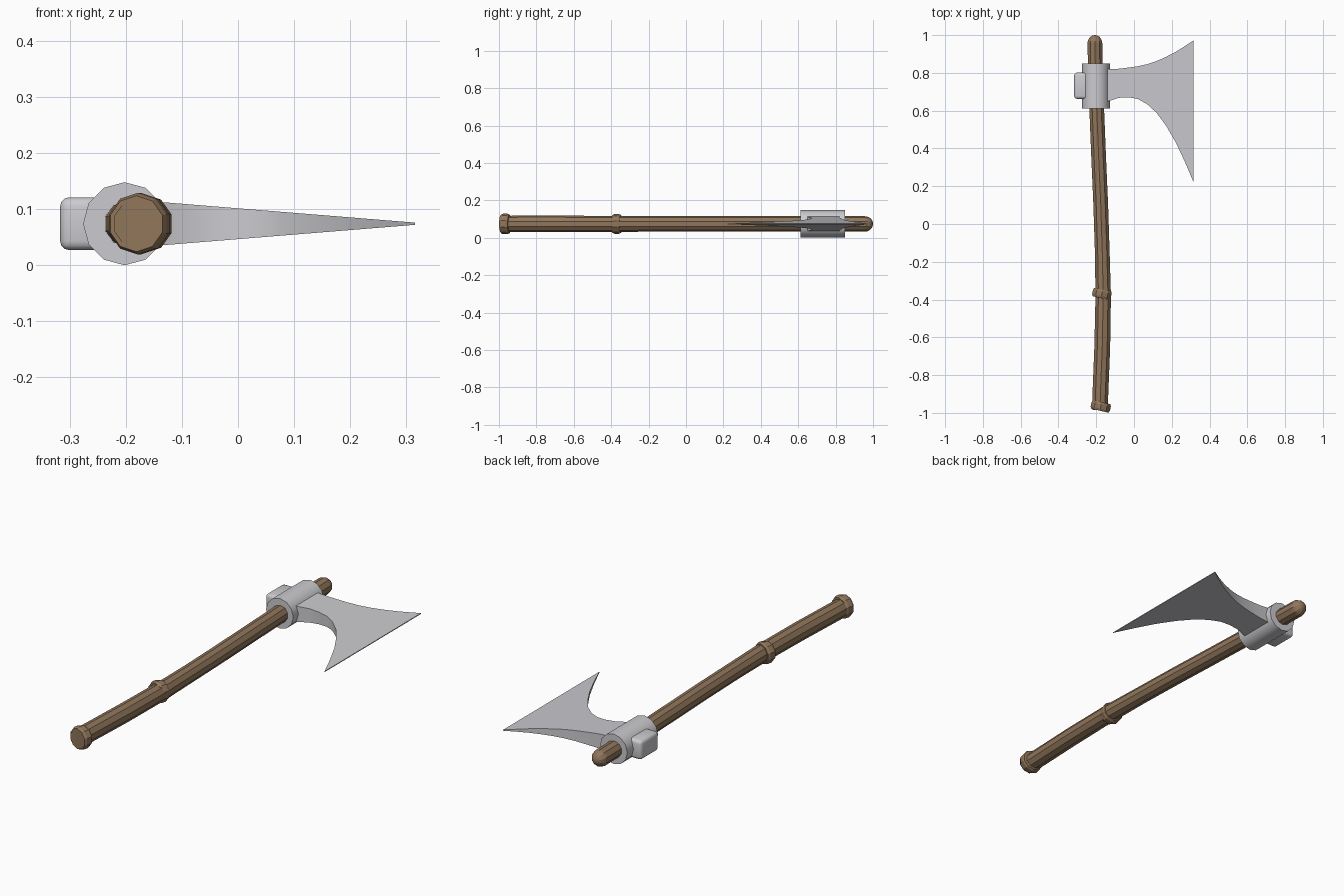
import bpy, bmesh, math
from mathutils import Vector, Matrix

if "Cube" in bpy.data.objects:
    bpy.data.objects.remove(bpy.data.objects["Cube"], do_unlink=True)

MID = 0.074  # height of the axe's mid plane


def material(name, rgb):
    m = bpy.data.materials.new(name)
    m.use_nodes = True
    m.diffuse_color = (*rgb, 1)
    m.node_tree.nodes["Principled BSDF"].inputs["Base Color"].default_value = (*rgb, 1)
    return m


wood = material("brown wood", (0.28, 0.18, 0.105))
steel = material("pale steel", (0.60, 0.60, 0.63))


def finish(bm, name, mat, smooth=False):
    bmesh.ops.recalc_face_normals(bm, faces=bm.faces)
    me = bpy.data.meshes.new(name)
    bm.to_mesh(me)
    bm.free()
    me.materials.append(mat)
    ob = bpy.data.objects.new(name, me)
    bpy.context.collection.objects.link(ob)
    if smooth:
        bpy.ops.object.select_all(action="DESELECT")
        ob.select_set(True)
        bpy.context.view_layer.objects.active = ob
        bpy.ops.object.shade_smooth_by_angle(angle=math.radians(35))
    return ob


def tube(name, rings, sides, mat, tilt=0, smooth=False):
    """Loft of rings (x, y, radius) along y, each turned by tilt about z."""
    bm = bmesh.new()
    turn = Matrix.Rotation(tilt, 3, "Z")
    loops = []
    for x, y, r in rings:
        loop = []
        for i in range(sides):
            a = math.tau * i / sides
            p = turn @ Vector((r * math.sin(a), 0, r * math.cos(a)))
            loop.append(bm.verts.new(p + Vector((x, y, MID))))
        loops.append(loop)
    for a, b in zip(loops, loops[1:]):
        for i in range(sides):
            j = (i + 1) % sides
            bm.faces.new((a[i], a[j], b[j], b[i]))
    bm.faces.new(loops[0])
    bm.faces.new(loops[-1])
    return finish(bm, name, mat, smooth)


# Curved shaft with a rounded tip
shaft = [(-0.18, -0.985, 0.043), (-0.178, -0.9, 0.044), (-0.168, -0.65, 0.044),
         (-0.163, -0.38, 0.043), (-0.168, -0.15, 0.041), (-0.176, 0.1, 0.041),
         (-0.187, 0.35, 0.041), (-0.197, 0.6, 0.041), (-0.205, 0.85, 0.041)]
for k in range(6):
    a = math.radians(17 * k)
    shaft.append((-0.207, 0.957 + 0.043 * math.sin(a), 0.041 * math.cos(a)))
tube("handle", shaft, 10, wood)

# Grip rings
for name, x, y, r in (("middle_grip_ring", -0.17, -0.37, 0.053),
                      ("end_grip_ring", -0.176, -0.966, 0.055)):
    tilt = math.radians(-13)
    dx, dy = -math.sin(tilt) * 0.023, math.cos(tilt) * 0.023
    tube(name, [(x - dx, y - dy, r - 0.005), (x - dx / 2, y - dy / 2, r),
                (x + dx / 2, y + dy / 2, r), (x + dx, y + dy, r - 0.005)], 10, wood, tilt)

# Steel socket around the shaft
tube("socket", [(-0.202, 0.612, 0.074), (-0.202, 0.85, 0.074)], 12, steel, smooth=True)

# Rounded poll block behind the socket
bm = bmesh.new()
bmesh.ops.create_cube(bm, size=1)
bmesh.ops.scale(bm, vec=(0.1, 0.14, 0.094), verts=bm.verts)
bmesh.ops.translate(bm, vec=(-0.267, 0.732, MID), verts=bm.verts)
bmesh.ops.bevel(bm, geom=bm.edges[:], offset=0.016, segments=3, profile=0.5, affect="EDGES")
finish(bm, "poll", steel, smooth=True)

# Bearded blade: x, upper y, lower y; the thickness tapers to the edge
stations = [(-0.17, 0.818, 0.64), (-0.13, 0.82, 0.652), (-0.08, 0.822, 0.668),
            (-0.03, 0.828, 0.671), (0.02, 0.835, 0.662), (0.07, 0.846, 0.634),
            (0.12, 0.863, 0.588), (0.17, 0.885, 0.520), (0.22, 0.911, 0.434),
            (0.27, 0.942, 0.328), (0.315, 0.972, 0.222)]
bm = bmesh.new()
loops = []
for x, top, low in stations:
    h = 0.002 + 0.036 * (0.315 - x) / 0.445
    loops.append([bm.verts.new((x, y, MID + z)) for y, z in
                  ((top, h), (top, -h), (low, -h), (low, h))])
for a, b in zip(loops, loops[1:]):
    for i in range(4):
        j = (i + 1) % 4
        bm.faces.new((a[i], a[j], b[j], b[i]))
bm.faces.new(loops[0])
bm.faces.new(loops[-1])
finish(bm, "blade", steel, smooth=True)
